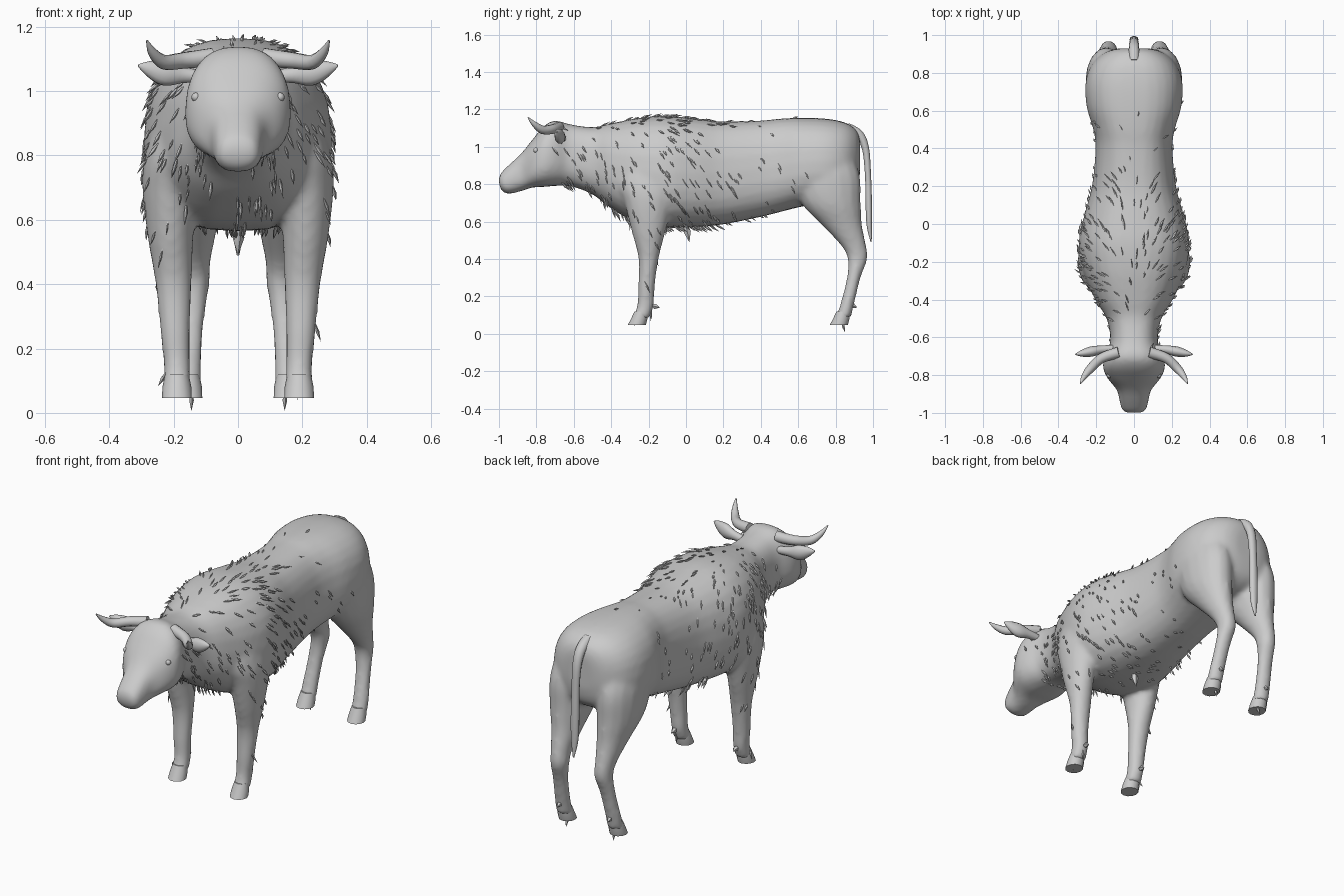
import bpy, bmesh, math, random
from mathutils import Vector
from mathutils.bvhtree import BVHTree

random.seed(4)
cube = bpy.data.objects.get("Cube")
if cube:
    bpy.data.objects.remove(cube, do_unlink=True)

grey = bpy.data.materials.new("light_grey")
grey.use_nodes = True
COLOUR = (0.6, 0.6, 0.6, 1)
grey.diffuse_color = COLOUR
for node in grey.node_tree.nodes:
    if node.type == "BSDF_PRINCIPLED":
        node.inputs["Base Color"].default_value = COLOUR


def spline(rows, steps=4):
    """Catmull-Rom interpolation through rows of numbers."""
    out = []
    for i in range(len(rows) - 1):
        a, b, c, d = (rows[max(i - 1, 0)], rows[i], rows[i + 1],
                      rows[min(i + 2, len(rows) - 1)])
        for k in range(steps):
            t = k / steps
            out.append([q + 0.5 * t * (r - p + t * (2 * p - 5 * q + 4 * r - s
                        + t * (3 * (q - r) + s - p)))
                        for p, q, r, s in zip(a, b, c, d)])
    return out + [list(rows[-1])]


def loft(bm, rings):
    """Skin closed rings of points and cap both ends."""
    loops = [[bm.verts.new(p) for p in ring] for ring in rings]
    n = len(loops[0])
    for a, b in zip(loops, loops[1:]):
        for i in range(n):
            j = (i + 1) % n
            bm.faces.new((a[i], a[j], b[j], b[i]))
    bm.faces.new(loops[0][::-1])
    bm.faces.new(loops[-1])


def tube(bm, rows, ref, sides=10):
    """Rows are x, y, z, radius across, radius along ref."""
    pts = [Vector(r[:3]) for r in rows]
    rings = []
    for i, (p, r) in enumerate(zip(pts, rows)):
        d = (pts[min(i + 1, len(pts) - 1)] - pts[max(i - 1, 0)]).normalized()
        side = d.cross(ref).normalized()
        up = side.cross(d)
        angles = [math.tau * k / sides for k in range(sides)]
        rings.append([p + side * r[3] * math.cos(a) + up * r[4] * math.sin(a)
                      for a in angles])
    loft(bm, rings)


def finish(bm, name):
    bmesh.ops.recalc_face_normals(bm, faces=bm.faces[:])
    mesh = bpy.data.meshes.new(name)
    bm.to_mesh(mesh)
    bm.free()
    mesh.materials.append(grey)
    mesh.polygons.foreach_set("use_smooth", [True] * len(mesh.polygons))
    mesh.set_sharp_from_angle(angle=math.radians(50))
    obj = bpy.data.objects.new(name, mesh)
    bpy.context.scene.collection.objects.link(obj)
    return obj


UP, BACK = Vector((0, 0, 1)), Vector((0, 1, 0))
SIDES = (("left", 1), ("right", -1))

# Trunk, neck and head: y, top, bottom, half width
trunk = [
    (-1.0, .84, .80, .045), (-.985, .865, .765, .062), (-.95, .90, .748, .074),
    (-.88, .965, .763, .09), (-.82, 1.04, .782, .138), (-.76, 1.11, .785, .164),
    (-.70, 1.14, .79, .155), (-.62, 1.12, .79, .125), (-.50, 1.105, .745, .145),
    (-.40, 1.125, .67, .205), (-.25, 1.155, .585, .27), (-.10, 1.165, .565, .292),
    (.05, 1.15, .57, .262), (.20, 1.135, .585, .222), (.40, 1.14, .625, .203),
    (.50, 1.15, .65, .215), (.62, 1.155, .68, .25), (.75, 1.15, .70, .256),
    (.85, 1.13, .72, .22), (.91, 1.09, .77, .15), (.93, 1.04, .85, .08)]
# Legs: z, x, y, half width, half depth
hind = [
    (1.0, .13, .72, .10, .15), (.85, .145, .75, .11, .18), (.70, .145, .775, .105, .16),
    (.58, .14, .835, .077, .107), (.47, .137, .897, .052, .067),
    (.40, .135, .917, .047, .053), (.30, .145, .897, .042, .037),
    (.17, .155, .865, .042, .037), (.09, .157, .843, .043, .041)]
front = [
    (.95, .17, -.20, .08, .14), (.80, .20, -.20, .09, .16), (.70, .21, -.20, .088, .13),
    (.55, .21, -.20, .072, .092), (.40, .20, -.20, .057, .054), (.25, .195, -.212, .047, .045),
    (.15, .19, -.217, .042, .045), (.08, .19, -.243, .045, .046)]

bm = bmesh.new()
rings = []
for y, top, low, w in spline(trunk):
    ring = []
    for k in range(28):
        c, s = math.cos(math.tau * k / 28), math.sin(math.tau * k / 28)
        c, s = (math.copysign(abs(v) ** .8, v) for v in (c, s))
        ring.append((w * c * (1 - .06 * s), y, (top + low) / 2 + (top - low) / 2 * s))
    rings.append(ring)
loft(bm, rings)
for _, sign in SIDES:
    for leg in (hind, front):
        loft(bm, [[(sign * x + rx * math.cos(math.tau * k / 16),
                    y + ry * math.sin(math.tau * k / 16), z) for k in range(16)]
                  for z, x, y, rx, ry in spline(leg)])
body = finish(bm, "body")
remesh = body.modifiers.new("blend", "REMESH")
remesh.mode = "VOXEL"
remesh.voxel_size = .013
remesh.use_smooth_shade = True
soften = body.modifiers.new("soften", "SMOOTH")
soften.factor = .5
soften.iterations = 8

bpy.context.view_layer.update()
skin = BVHTree.FromObject(body, bpy.context.evaluated_depsgraph_get())

for label, sign in SIDES:
    # Hooves
    for name, x, y in (("front", .19, -.25), ("hind", .157, .83)):
        bm = bmesh.new()
        loft(bm, [[(sign * x + w * math.cos(math.tau * k / 12),
                    y + dy + d * math.sin(math.tau * k / 12), z) for k in range(12)]
                  for z, dy, w, d in ((.12, .012, .037, .037), (.08, 0, .045, .044),
                                      (.047, -.013, .046, .048))])
        finish(bm, f"{name}_hoof_{label}")
    # Horn
    bm = bmesh.new()
    tube(bm, spline([(sign * .08, -.68, 1.105, .03, .03), (sign * .17, -.71, 1.095, .026, .026),
                     (sign * .23, -.765, 1.09, .023, .023), (sign * .265, -.81, 1.12, .015, .015),
                     (sign * .283, -.845, 1.157, .003, .003)]), UP)
    finish(bm, f"horn_{label}")
    # Ear
    bm = bmesh.new()
    tube(bm, spline([(sign * .11, -.66, 1.045, .02, .02), (sign * .17, -.665, 1.05, .022, .026),
                     (sign * .225, -.675, 1.055, .027, .04), (sign * .275, -.685, 1.07, .018, .026),
                     (sign * .31, -.69, 1.08, .003, .004)]), UP)
    finish(bm, f"ear_{label}")
    # Eye
    spot = skin.find_nearest(Vector((sign * .16, -.82, .99)))[0]
    bm = bmesh.new()
    bmesh.ops.create_uvsphere(bm, u_segments=12, v_segments=8, radius=.016)
    for v in bm.verts:
        v.co = v.co * .9 + spot - Vector((sign * .007, 0, 0))
    finish(bm, f"eye_{label}")

# Tail
bm = bmesh.new()
tube(bm, spline([(0, .86, 1.10, .03, .03), (0, .925, 1.065, .028, .026), (0, .96, .99, .025, .02),
                 (0, .973, .85, .022, .017), (0, .977, .70, .024, .018),
                 (0, .98, .58, .02, .015), (0, .99, .49, .004, .003)]), BACK)
finish(bm, "tail")


# Hair tufts lying along the coat
def tuft(bm, root, direction, length, width):
    ref = UP if abs(direction.z) < .8 else BACK
    rows = [(*(root + direction * length * t), width * f, width * f)
            for t, f in ((-.1, .4), (.4, 1), (1, .05))]
    tube(bm, rows, ref, 5)


bm = bmesh.new()
count = 0
while count < 400:
    y, a = random.gauss(-.15, .32), random.uniform(0, math.tau)
    if not -.72 < y < .65:
        continue
    out = Vector((math.cos(a), 0, math.sin(a)))
    hit, normal, *_ = skin.ray_cast(Vector((0, y, .88)) + out, -out)
    if hit is None:
        continue
    flow = BACK * .6 - UP
    flow = (flow - normal * flow.dot(normal)).normalized()
    lift = .75 if normal.z < -.6 else .25
    size = random.uniform(.035, .062) * (1 if y < .25 else .65)
    tuft(bm, hit, (flow + normal * lift).normalized(), size, random.uniform(.004, .007))
    count += 1
# Belly tuft and fetlock tufts
tuft(bm, Vector((0, 0, .58)), Vector((0, .2, -1)).normalized(), .09, .02)
for _, sign in SIDES:
    tuft(bm, Vector((sign * .19, -.18, .15)), Vector((0, .8, -.2)).normalized(), .04, .015)
    tuft(bm, Vector((sign * .155, .875, .16)), Vector((0, .8, -.4)).normalized(), .045, .015)
    tuft(bm, Vector((sign * .145, .835, .06)), Vector((0, .3, -1)).normalized(), .055, .008)
finish(bm, "hair_tufts")
